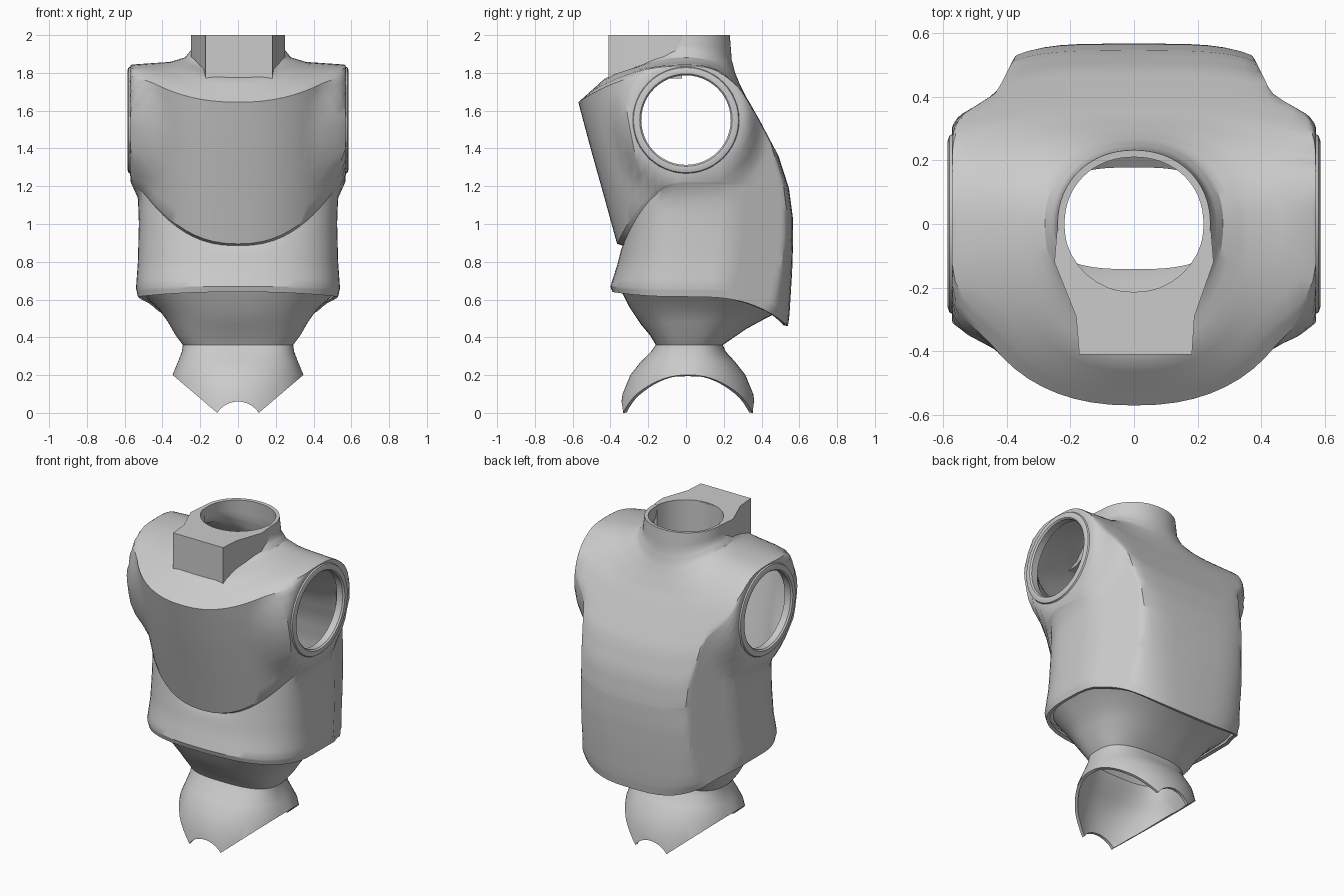
import bpy, bmesh
from math import sin, cos, pi, copysign, hypot
from mathutils import Vector

if "Cube" in bpy.data.objects:
    bpy.data.objects.remove(bpy.data.objects["Cube"])

SEG = 64


def sp(v, e):
    return copysign(abs(v) ** e, v)


def new_object(name, bm):
    me = bpy.data.meshes.new(name)
    bm.to_mesh(me)
    bm.free()
    ob = bpy.data.objects.new(name, me)
    bpy.context.collection.objects.link(ob)
    return ob


def activate(ob):
    bpy.ops.object.select_all(action='DESELECT')
    ob.select_set(True)
    bpy.context.view_layer.objects.active = ob


def modify(ob, kind, **props):
    activate(ob)
    m = ob.modifiers.new(kind, kind)
    for k, v in props.items():
        setattr(m, k, v)
    bpy.ops.object.modifier_apply(modifier=m.name)


def smooth(ob, angle=32):
    activate(ob)
    bpy.ops.object.shade_smooth_by_angle(angle=angle * pi / 180)


def subdivide(rings, steps):
    """Insert in-between rings."""
    out = []
    for a, b in zip(rings, rings[1:]):
        out += [[p + (q - p) * i / steps for p, q in zip(a, b)] for i in range(steps)]
    return out + [rings[-1]]


def loft(rings, shape=None):
    """Ring: half width, front depth, back depth, z front/side/back, roundness front/back."""
    bm = bmesh.new()
    rows = []
    for w, f, b, zf, zs, zb, nf, nb in rings:
        row = []
        for j in range(SEG):
            c, s = cos(2 * pi * j / SEG), sin(2 * pi * j / SEG)
            d, ze, n = (b, zb, nb) if s > 0 else (f, zf, nf)
            co = (w * sp(c, 2 / n), d * sp(s, 2 / n), zs + (ze - zs) * s * s)
            row.append(bm.verts.new(shape(*co) if shape else co))
        rows.append(row)
    for lo, hi in zip(rows, rows[1:]):
        for j in range(SEG):
            k = (j + 1) % SEG
            bm.faces.new((lo[j], lo[k], hi[k], hi[j]))
    return bm


def torso_shape(x, y, z):
    """Chamfer the back corners to a flat back plate and swell the shoulders round the arm holes."""
    ax = abs(x)
    if y > 0:
        ax = min(ax, .355 + (.567 - y) * .49)
    if ax > .38:
        t = max(0, min(1, (.43 - hypot(y, z - 1.55)) / .13))
        t = t * t * (3 - 2 * t) * min(1, (ax - .38) / .08)
        ax += max(0, .572 - ax) * t
    return copysign(ax, x), y, z


def cylinder(name, radius, depth, loc, rot):
    bpy.ops.mesh.primitive_cylinder_add(vertices=48, radius=radius, depth=depth, location=loc, rotation=rot)
    ob = bpy.context.object
    ob.name = name
    ob.hide_render = True
    return ob


def cut(ob, cutter):
    modify(ob, 'BOOLEAN', operation='DIFFERENCE', solver='EXACT', object=cutter)
    bpy.data.objects.remove(cutter)


# Torso shell: skirt, belly, stepped chest plate, sloping shoulders, neck
torso = new_object("torso_shell", loft(subdivide([
    (.53, .39, .54, .64, .615, .46, 2.5, 3.0),
    (.54, .40, .548, .67, .66, .52, 2.5, 3.2),
    (.53, .365, .562, .78, .80, .75, 2.5, 3.6),
    (.525, .345, .567, .86, 1.0, .90, 2.5, 4),
    (.53, .335, .566, .885, 1.21, 1.02, 2.4, 4),
    (.538, .365, .565, .895, 1.225, 1.04, 2.3, 4),
    (.553, .435, .545, 1.15, 1.40, 1.19, 2.3, 4),
    (.562, .505, .49, 1.4, 1.6, 1.36, 2.3, 4),
    (.562, .545, .42, 1.55, 1.73, 1.49, 2.3, 3.8),
    (.555, .57, .365, 1.645, 1.81, 1.59, 2.3, 3.4),
    (.50, .53, .33, 1.68, 1.837, 1.65, 2.3, 2.8),
    (.36, .43, .285, 1.77, 1.858, 1.74, 2.2, 2.4),
    (.28, .33, .26, 1.80, 1.882, 1.80, 2.1, 2.2),
    (.25, .26, .242, 1.84, 1.92, 1.87, 2.1, 2.1),
    (.24, .235, .232, 2.0, 2.0, 2.0, 2.1, 2.1)], 3), torso_shape))
modify(torso, 'SOLIDIFY', thickness=.022, offset=-1)
cut(torso, cylinder("arm_cutter", .25, 1.6, (0, 0, 1.55), (0, pi / 2, 0)))
smooth(torso)

# Rounded arm-hole collars, one per side
profile = [(.53, .24), (.575, .237), (.584, .245), (.586, .26), (.58, .278), (.56, .288), (.53, .292)]
for side, label in ((-1, "left"), (1, "right")):
    bm = bmesh.new()
    rows = [[bm.verts.new((side * x, r * cos(2 * pi * j / 48), 1.55 + r * sin(2 * pi * j / 48)))
             for j in range(48)] for x, r in profile]
    for i in range(len(rows)):
        lo, hi = rows[i], rows[(i + 1) % len(rows)]
        for j in range(48):
            k = (j + 1) % 48
            bm.faces.new((lo[j], lo[k], hi[k], hi[j]))
    bmesh.ops.recalc_face_normals(bm, faces=bm.faces)
    smooth(new_object("arm_collar_" + label, bm), 40)

# Squared block on the front of the neck, hugging the round opening
outline = [(-.242, -.02), (-.25, -.12), (-.182, -.29), (-.172, -.41),
           (.182, -.41), (.19, -.29), (.25, -.12), (.242, -.02)]
outline += [(.22 * cos(a), .215 * sin(a)) for a in [-pi * (.03 + .94 * i / 16) for i in range(17)]]
bm = bmesh.new()
face = bm.faces.new([bm.verts.new((x, y, 1.77)) for x, y in outline])
ext = bmesh.ops.extrude_face_region(bm, geom=[face])
bmesh.ops.translate(bm, vec=(0, 0, .23), verts=[v for v in ext['geom'] if isinstance(v, bmesh.types.BMVert)])
bmesh.ops.recalc_face_normals(bm, faces=bm.faces)
smooth(new_object("neck_block", bm))

# Abdomen, waist and pelvis in one hourglass tube, trimmed by slanted leg openings
bm = loft([
    (.37, .36, .36, 0, 0, 0, 2, 2),
    (.365, .346, .346, .1, .1, .1, 2, 2),
    (.347, .305, .305, .2, .2, .2, 2.1, 2.1),
    (.318, .25, .25, .27, .27, .27, 2.3, 2.3),
    (.297, .195, .20, .325, .325, .325, 2.6, 2.6),
    (.292, .17, .185, .36, .36, .36, 2.8, 2.8),
    (.33, .20, .23, .41, .41, .39, 2.7, 2.7),
    (.37, .25, .31, .47, .48, .445, 2.5, 2.6),
    (.42, .31, .42, .56, .55, .505, 2.4, 2.6),
    (.505, .355, .52, .65, .625, .55, 2.5, 2.8)], lambda x, y, z: torso_shape(x, y + .01, z))
for side in (-1, 1):
    bmesh.ops.bisect_plane(bm, geom=bm.verts[:] + bm.edges[:] + bm.faces[:],
                           plane_co=Vector((side * .11, 0, 0)),
                           plane_no=Vector((side * .2, 0, -.235)), clear_outer=True)
pelvis = new_object("waist_and_pelvis", bm)
modify(pelvis, 'SOLIDIFY', thickness=.018, offset=-1)
cut(pelvis, cylinder("crotch_cutter", .131, 1.2, (0, 0, -.071), (pi / 2, 0, 0)))
smooth(pelvis)
